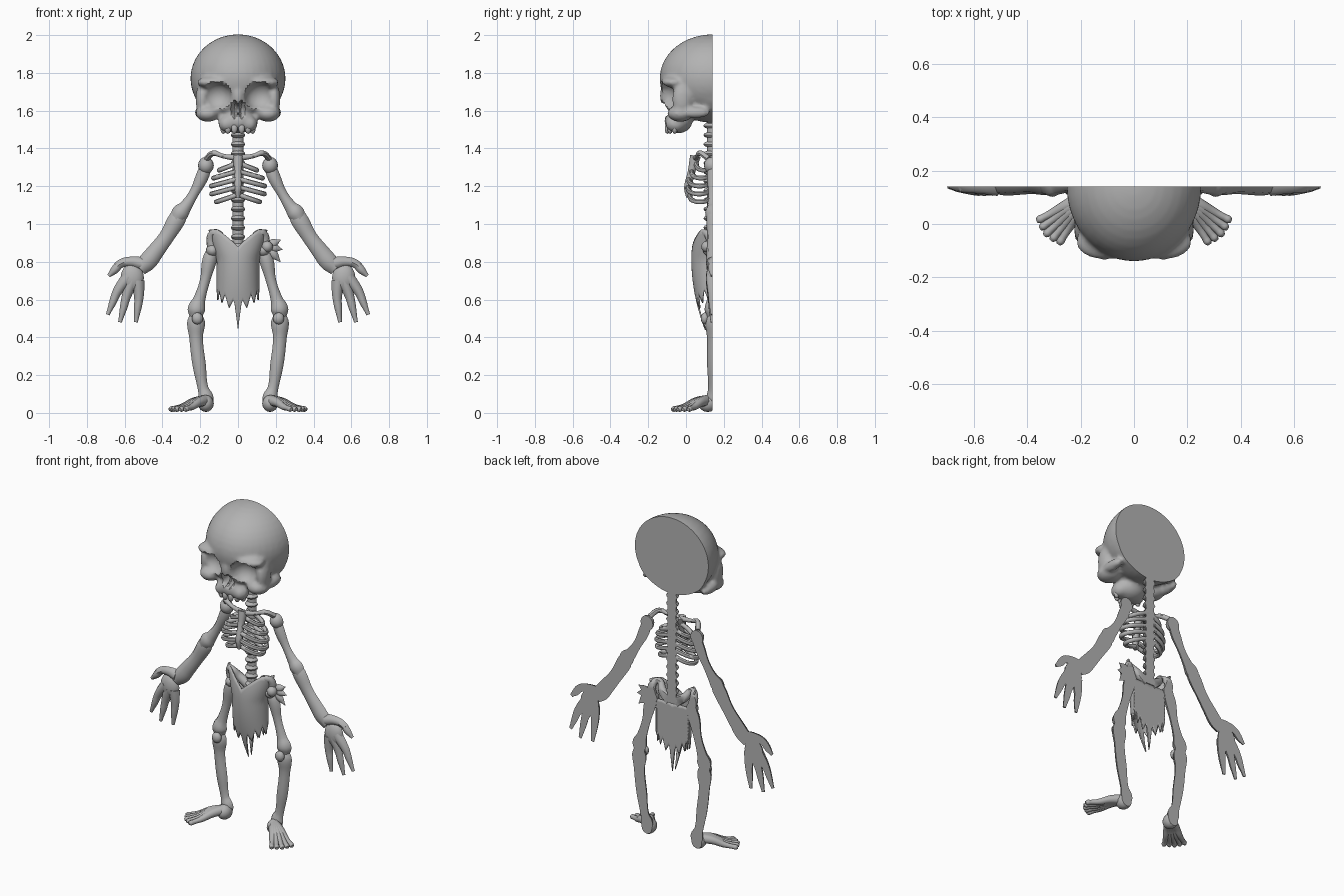
import bpy, bmesh, math
from mathutils import Matrix, Vector

default_cube = bpy.data.objects.get("Cube")
if default_cube:
    bpy.data.objects.remove(default_cube)

CUT = .14  # flat back plane of the relief
GREY = (.45, .45, .45, 1)
bone_grey = bpy.data.materials.new("bone_grey")
bone_grey.use_nodes = True
bone_grey.diffuse_color = GREY
shader = bone_grey.node_tree.nodes["Principled BSDF"]
shader.inputs["Base Color"].default_value = GREY
shader.inputs["Roughness"].default_value = .8


def ball(bm, center, radii, segments=16):
    matrix = Matrix.Translation(center) @ Matrix.Diagonal((*radii, 1))
    bmesh.ops.create_uvsphere(bm, u_segments=segments, v_segments=segments // 2,
                              radius=1, matrix=matrix)


def evaluated_mesh(obj):
    """Mesh of a temporary object with its modifiers; removes the object."""
    bpy.context.view_layer.update()
    depsgraph = bpy.context.evaluated_depsgraph_get()
    mesh = bpy.data.meshes.new_from_object(obj.evaluated_get(depsgraph))
    bpy.data.objects.remove(obj)
    return mesh


def temporary(data):
    obj = bpy.data.objects.new("helper", data)
    bpy.context.collection.objects.link(obj)
    return obj


def tube(bm, points, flatten=1):
    """Smooth bone through (x, y, z, radius) points, flattened towards the back."""
    curve = bpy.data.curves.new("helper", "CURVE")
    curve.dimensions = "3D"
    curve.bevel_depth = 1
    curve.bevel_resolution = 2
    curve.resolution_u = 5
    curve.use_fill_caps = True
    spline = curve.splines.new("BEZIER")
    spline.radius_interpolation = "CARDINAL"
    spline.bezier_points.add(len(points) - 1)
    for knot, (x, y, z, radius) in zip(spline.bezier_points, points):
        knot.co = (x, y, z)
        knot.radius = radius
        knot.handle_left_type = knot.handle_right_type = "AUTO"
    mesh = evaluated_mesh(temporary(curve))
    for vert in mesh.vertices:
        vert.co.y = CUT + (vert.co.y - CUT) * flatten
    bm.from_mesh(mesh)
    bpy.data.meshes.remove(mesh)


def limb(bm, points, flatten=1):
    tube(bm, [(x, CUT, z, radius) for x, z, radius in points], flatten)


def finish(name, bm, mirrored=False, solid=True, thickness=0):
    """Trim at the back plane, close the cut and make the object."""
    if solid:
        bmesh.ops.remove_doubles(bm, verts=bm.verts, dist=.0002)
        bmesh.ops.bisect_plane(bm, geom=[*bm.verts, *bm.edges, *bm.faces], dist=.0001,
                               plane_co=(0, CUT, 0), plane_no=(0, 1, 0), clear_outer=True)
        rim = [edge for edge in bm.edges if edge.is_boundary]
        bmesh.ops.holes_fill(bm, edges=rim, sides=0)
    bmesh.ops.recalc_face_normals(bm, faces=bm.faces)
    mesh = bpy.data.meshes.new(name)
    bm.to_mesh(mesh)
    bm.free()
    mesh.materials.clear()
    mesh.materials.append(bone_grey)
    obj = bpy.data.objects.new(name, mesh)
    bpy.context.collection.objects.link(obj)
    bpy.ops.object.select_all(action="DESELECT")
    obj.select_set(True)
    bpy.context.view_layer.objects.active = obj
    bpy.ops.object.shade_smooth_by_angle(angle=math.radians(45))
    if thickness:
        solidify = obj.modifiers.new("thickness", "SOLIDIFY")
        solidify.thickness = thickness
    if mirrored:
        obj.modifiers.new("mirror", "MIRROR").use_clip = False
    return obj


# Skull: overlapping masses fused together
bm = bmesh.new()
ball(bm, (0, CUT, 1.77), (.252, .28, .234), 40)          # cranium
ball(bm, (0, CUT, 1.71), (.235, .2, .17), 32)            # skull base
ball(bm, (0, 0, 1.66), (.18, .12, .1), 32)               # face
ball(bm, (0, -.04, 1.545), (.095, .075, .065), 24)       # upper jaw
ball(bm, (0, -.1, 1.68), (.035, .04, .07))               # nose bridge
for side in (-1, 1):
    ball(bm, (side * .11, -.065, 1.75), (.11, .07, .035))    # brow
    ball(bm, (side * .16, -.03, 1.585), (.065, .07, .045))   # cheekbone
    ball(bm, (side * .19, -.02, 1.66), (.035, .055, .09))    # outer eye rim
    ball(bm, (side * .2, .05, 1.59), (.03, .08, .03))        # cheek arch
    ball(bm, (side * .06, -.055, 1.53), (.045, .055, .045))  # jaw corner
skull_mesh = bpy.data.meshes.new("helper")
bm.to_mesh(skull_mesh)
bm.free()
helper = temporary(skull_mesh)
remesh = helper.modifiers.new("fuse", "REMESH")
remesh.mode = "VOXEL"
remesh.voxel_size = .011
soften = helper.modifiers.new("soften", "SMOOTH")
soften.iterations = 6
bm = bmesh.new()
bm.from_mesh(evaluated_mesh(helper))

# Eye sockets and nostrils pressed into the face
hollows = [((side * .115, -.12, 1.675), (.08, .08, .076)) for side in (-1, 1)]
hollows += [((side * .017, -.12, 1.605), (.017, .07, .045)) for side in (-1, 1)]
for center, radii in hollows:
    for vert in bm.verts:
        dx, dy, dz = ((vert.co - Vector(center))[i] / radii[i] for i in range(3))
        across = dx * dx + dz * dz
        if across < 1 and vert.co.y < center[1] + radii[1] * math.sqrt(1 - across):
            vert.co.y = center[1] + radii[1] * math.sqrt(1 - across)
finish("skull", bm)

# Upper teeth
bm = bmesh.new()
for i in range(6):
    angle = math.radians(-65 + 26 * i)
    ball(bm, (.085 * math.sin(angle), -.03 - .07 * math.cos(angle), 1.505),
         (.018, .015, .028), 10)
finish("upper_teeth", bm)

# Spine
bm = bmesh.new()
limb(bm, [(0, 1.56, .03), (0, 1.2, .028), (0, .86, .03)])
for i in range(14):
    ball(bm, (0, CUT, 1.52 - .049 * i), (.038, .048, .019), 12)
finish("spine", bm)

# Breastbone
bm = bmesh.new()
tube(bm, [(0, .05, 1.36, .028), (0, .03, 1.28, .02), (0, .01, 1.19, .02), (0, .01, 1.14, .01)])
finish("breastbone", bm)

# Ribs and collarbones
bm = bmesh.new()
for i, (width, front) in enumerate(((.1, .055), (.13, .03), (.142, .015), (.14, .01), (.115, .02))):
    path = []
    for step in range(9):
        angle = math.pi * step / 8
        swing = max(0, math.sin(angle)) ** .75
        y = (.13 + front) / 2 + (.13 - front) / 2 * math.cos(angle)
        path.append((.01 + (width - .01) * swing, y, 1.32 - .042 * i - .035 * swing, .013))
    tube(bm, path)
finish("ribs", bm, mirrored=True)

bm = bmesh.new()
tube(bm, [(.01, .05, 1.35, .016), (.08, .06, 1.36, .012), (.13, .075, 1.375, .015),
          (.165, .12, 1.345, .016)])
finish("collarbones", bm, mirrored=True)

# Arms
bm = bmesh.new()
ball(bm, (.17, CUT, 1.31), (.042, .045, .045))
limb(bm, [(.165, 1.32, .03), (.19, 1.25, .034), (.235, 1.16, .026), (.28, 1.09, .034),
          (.305, 1.06, .045), (.33, 1.02, .036)], .85)
limb(bm, [(.295, 1.07, .03), (.32, 1.03, .046), (.38, .93, .04), (.44, .85, .045),
          (.48, .8, .048), (.52, .765, .04)], .7)
finish("arms", bm, mirrored=True)

# Hands with a thumb and three fingers
bm = bmesh.new()
ball(bm, (.56, CUT, .715), (.062, .035, .075))
limb(bm, [(.51, .79, .035), (.56, .8, .028), (.62, .79, .023), (.655, .755, .021),
          (.685, .725, .01)])
for base, knuckle, tip in (((.58, .72), (.64, .64), (.69, .52)), ((.56, .7), (.59, .62), (.625, .48)),
                           ((.53, .7), (.525, .61), (.54, .48))):
    middle = [(a + b) / 2 for a, b in zip(knuckle, tip)]
    limb(bm, [(*base, .035), (*knuckle, .025), (*middle, .019), (*tip, .01)])
finish("hands", bm, mirrored=True)

# Legs
bm = bmesh.new()
ball(bm, (.135, CUT, .86), (.035, .05, .035))
limb(bm, [(.13, .87, .03), (.15, .81, .038), (.175, .7, .027), (.205, .6, .032),
          (.22, .55, .046), (.222, .51, .035)], .9)
limb(bm, [(.222, .53, .03), (.222, .48, .047), (.222, .4, .036), (.205, .25, .035),
          (.185, .13, .028), (.17, .08, .04), (.17, .04, .03)], .8)
ball(bm, (.215, .1, .5), (.03, .022, .032), 12)
finish("legs", bm, mirrored=True)

# Feet with fanned toes
bm = bmesh.new()
ball(bm, (.17, .115, .05), (.042, .05, .045))
for i in range(5):
    angle = math.radians(27 + 8 * i)
    length = .225 - .004 * abs(i - 2)
    tube(bm, [(.17 + length * reach * math.cos(angle), .11 - length * reach * math.sin(angle), z, r)
              for reach, z, r in ((0, .065, .03), (.35, .055, .025), (.65, .032, .018),
                                  (.85, .024, .014), (.95, .02, .015), (1, .018, .009))])
finish("feet", bm, mirrored=True)


# Ragged loincloth over the hips, front shell and flat back sheet
def cloth(name, front, columns=56, rows=14):
    bm = bmesh.new()
    grid = []
    for column in range(columns + 1):
        u = column / columns
        sway = math.cos(math.pi * u)
        top = .88 + .09 * min(1, abs(sway) * 1.4) if front else .86
        tooth = abs((u * 7 % 1) * 2 - 1)
        bottom = .52 + .08 * abs(sway) + .06 * tooth - .08 * max(0, 1 - abs(sway) * 6)
        line = []
        for row in range(rows + 1):
            z = top + (bottom - top) * row / rows
            width = .105 + .27 * max(0, z - .81)
            depth = max(.025, .1 - (1.3 if z > .82 else .5) * (z - .82) ** 2)
            bulge = depth * math.sin(math.pi * u) + .004
            line.append(bm.verts.new((width * sway, CUT - (bulge if front else .005), z)))
        grid.append(line)
    for left, right in zip(grid, grid[1:]):
        for row in range(rows):
            bm.faces.new((left[row], left[row + 1], right[row + 1], right[row]))
    finish(name, bm, solid=False, thickness=.008)


cloth("loincloth_front", True)
cloth("loincloth_back", False)

# Hip bones inside the cloth
bm = bmesh.new()
tube(bm, [(.02, .13, .87, .03), (.075, .12, .91, .025), (.115, .1, .955, .018), (.14, .12, .94, .022),
          (.135, CUT, .87, .03)])
finish("hip_bones", bm, mirrored=True)

# Knot with loose ends on the left hip
bm = bmesh.new()
ball(bm, (.155, .11, .88), (.03, .03, .03), 12)
for x, z in ((.225, .915), (.235, .865), (.225, .8), (.18, .82)):
    limb(bm, [(.15, .88, .012), ((.15 + x) / 2, (.88 + z) / 2, .024), (x, z, .002)], .8)
finish("cloth_knot", bm)
